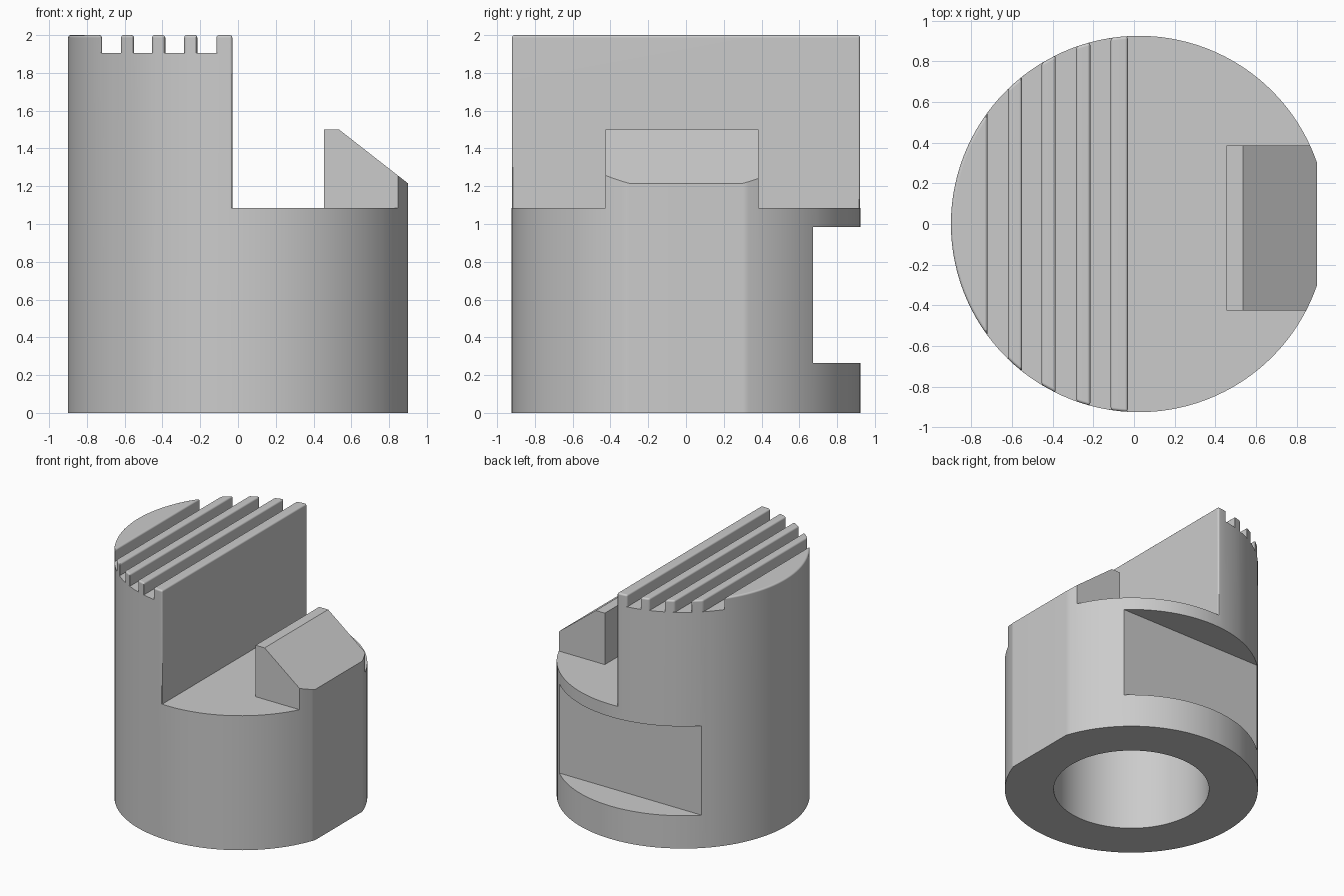
import bpy, bmesh, math

if "Cube" in bpy.data.objects:
    bpy.data.objects.remove(bpy.data.objects["Cube"])

R, CX, FLAT = 0.925, 0.025, 0.9      # body radius, axis position, flat position
STEP_X, STEP_Z, TOP = -0.03, 1.085, 2.0
FLOOR = 1.905                        # floor of the grip grooves
GROOVES = [(-0.72, -0.62), (-0.55, -0.455), (-0.385, -0.285), (-0.215, -0.115)]

grey = bpy.data.materials.new("light grey")
grey.diffuse_color = (0.6, 0.6, 0.6, 1)
grey.use_nodes = True
grey.node_tree.nodes["Principled BSDF"].inputs["Base Color"].default_value = grey.diffuse_color


def prism(name, pts, lo, hi, axis="z"):
    """Extrude a closed profile along z (xy points) or along y (xz points)."""
    place = (lambda p, t: (p[0], p[1], t)) if axis == "z" else (lambda p, t: (p[0], t, p[1]))
    bm = bmesh.new()
    a = [bm.verts.new(place(p, lo)) for p in pts]
    b = [bm.verts.new(place(p, hi)) for p in pts]
    bm.faces.new(a)
    bm.faces.new(b)
    for i in range(len(pts)):
        j = (i + 1) % len(pts)
        bm.faces.new((a[i], a[j], b[j], b[i]))
    bmesh.ops.recalc_face_normals(bm, faces=bm.faces)
    me = bpy.data.meshes.new(name)
    bm.to_mesh(me)
    bm.free()
    ob = bpy.data.objects.new(name, me)
    bpy.context.collection.objects.link(ob)
    return ob


def box(name, x0, x1, y0, y1, z0, z1):
    return prism(name, [(x0, y0), (x1, y0), (x1, y1), (x0, y1)], z0, z1)


def cut(ob, cutter):
    bpy.context.view_layer.objects.active = ob
    m = ob.modifiers.new("cut", "BOOLEAN")
    m.operation, m.solver, m.object = "DIFFERENCE", "EXACT", cutter
    bpy.ops.object.modifier_apply(modifier=m.name)
    bpy.data.objects.remove(cutter)


# Round body with one flat; outline points fall exactly on the groove walls
walls = [STEP_X] + [x for g in GROOVES for x in g]
keys = [math.acos((x - CX) / R) for x in walls] + [math.acos((FLAT - CX) / R)]
step = math.radians(3)
half = keys + [k * step for k in range(1, 60)
               if k * step > keys[-1] and all(abs(k * step - a) > step * 0.45 for a in keys)]
angles = sorted(half + [math.pi] + [-a for a in half])
body = prism("body", [(CX + R * math.cos(a), R * math.sin(a)) for a in angles], 0, TOP)
body.data.materials.append(grey)

# Open step beside the tower, leaving the sloped key standing
step_cut = box("step_cutter", STEP_X, 1.3, -1.2, 1.2, STEP_Z, 2.3)
slope = (1.215 - 1.5) / (0.9 - 0.535)
key = prism("key_cutter", [(0.455, 0.4), (1.5, 0.4), (1.5, 1.5 + slope * 0.965),
                           (0.535, 1.5), (0.455, 1.5)], -0.425, 0.385, "y")
cut(step_cut, key)
cut(body, step_cut)

# Grip grooves on the tower
for x0, x1 in GROOVES:
    cut(body, box("groove_cutter", x0, x1, -1.2, 1.2, FLOOR, 2.3))

# Flat pocket in the back and blind bore in the underside
cut(body, box("pocket_cutter", -1.2, 1.2, 0.672, 1.3, 0.265, 0.985))
bore = [(CX + 0.568 * math.cos(math.tau * i / 96), 0.568 * math.sin(math.tau * i / 96))
        for i in range(96)]
cut(body, prism("bore_cutter", bore, -0.2, 0.9))

# Small rounding on the ridge tops and the upright corners of ridges and tower
bm = bmesh.new()
bm.from_mesh(body.data)
bmesh.ops.remove_doubles(bm, verts=bm.verts, dist=0.0005)


def rounded(e):
    p, q = (v.co for v in e.verts)
    if len(e.link_faces) != 2 or e.calc_face_angle_signed(0) < math.radians(20):
        return False
    if min(p.z, q.z) > TOP - 0.001:
        return True
    upright = abs(p.x - q.x) + abs(p.y - q.y) < 0.001
    return upright and max(p.z, q.z) > TOP - 0.001


bmesh.ops.bevel(bm, geom=[e for e in bm.edges if rounded(e)], offset=0.014,
                segments=3, profile=0.5, affect="EDGES", clamp_overlap=False)
bm.to_mesh(body.data)
bm.free()

bpy.ops.object.select_all(action="DESELECT")
body.select_set(True)
bpy.context.view_layer.objects.active = body
bpy.ops.object.shade_smooth_by_angle(angle=math.radians(32))
normals = body.modifiers.new("even shading", "WEIGHTED_NORMAL")
normals.keep_sharp = True
